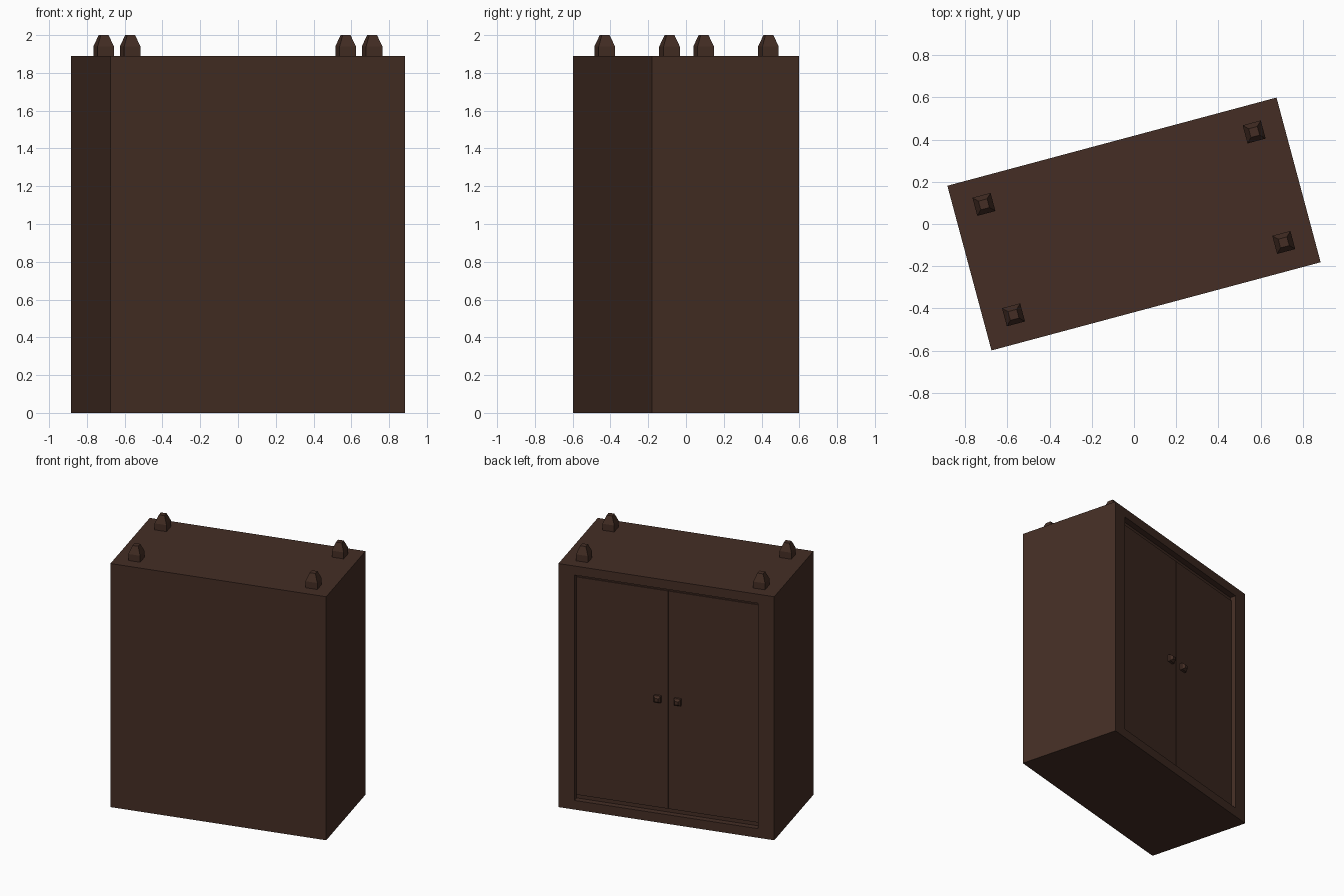
import bpy, bmesh, math
from mathutils import Matrix, Vector

if "Cube" in bpy.data.objects:
    bpy.data.objects.remove(bpy.data.objects["Cube"], do_unlink=True)

# Overall sizes
W, D, H = 1.615, 0.808, 1.89
SIDE, EDGE, RECESS, DOOR = 0.12, 0.1, 0.045, 0.009
TURN = Matrix.Rotation(math.radians(15), 4, 'Z')

wood = bpy.data.materials.new("dark brown wood")
wood.use_nodes = True
COLOUR = (0.058, 0.027, 0.018, 1)
wood.diffuse_color = COLOUR
wood.node_tree.nodes["Principled BSDF"].inputs["Base Color"].default_value = COLOUR


def finish(name, bm, place=Matrix()):
    bmesh.ops.recalc_face_normals(bm, faces=bm.faces)
    mesh = bpy.data.meshes.new(name)
    bm.to_mesh(mesh)
    bm.free()
    mesh.materials.append(wood)
    obj = bpy.data.objects.new(name, mesh)
    obj.matrix_world = TURN @ place
    bpy.context.collection.objects.link(obj)
    return obj


def box(size, centre):
    bm = bmesh.new()
    bmesh.ops.create_cube(bm, size=1)
    bmesh.ops.scale(bm, vec=size, verts=bm.verts)
    bmesh.ops.translate(bm, vec=centre, verts=bm.verts)
    return bm


def stud(name, width, straight, height, tip, place):
    """Square block with a tapered, flat-topped upper part."""
    bm = box((width, width, straight), (0, 0, straight / 2))
    top = max(bm.faces, key=lambda f: f.calc_center_median().z)
    cap = bmesh.ops.extrude_discrete_faces(bm, faces=[top])["faces"][0]
    for v in cap.verts:
        v.co = Vector((v.co.x * tip, v.co.y * tip, height))
    return finish(name, bm, place)


# Cabinet body with a recessed opening in its back
bm = box((W, D, H), (0, 0, H / 2))
back = max(bm.faces, key=lambda f: f.calc_center_median().y)
bmesh.ops.inset_individual(bm, faces=[back], thickness=EDGE)
for v in back.verts:
    v.co.x = math.copysign(W / 2 - SIDE, v.co.x)
floor = bmesh.ops.extrude_discrete_faces(bm, faces=[back])["faces"][0]
bmesh.ops.translate(bm, vec=(0, -RECESS, 0), verts=floor.verts)
finish("cabinet_body", bm)

# Pair of doors and their knobs
half = W / 2 - SIDE
door_y = D / 2 - RECESS + DOOR
for side, s in (("left", 1), ("right", -1)):
    bm = box((half - 0.002, DOOR, H - 2 * EDGE),
             (s * (half + 0.002) / 2, door_y - DOOR / 2, H / 2))
    finish(side + "_door", bm)
    place = Matrix.Translation((s * 0.075, door_y, H / 2)) @ Matrix.Rotation(-math.pi / 2, 4, 'X')
    stud(side + "_knob", 0.052, 0.018, 0.036, 0.5, place)

# Tapered corner finials on the top
for side, x in (("left", 0.663), ("right", -0.663)):
    for end, y in (("front", -0.268), ("back", 0.274)):
        stud(end + "_" + side + "_finial", 0.089, 0.05, 2 - H, 0.48,
             Matrix.Translation((x, y, H)))
